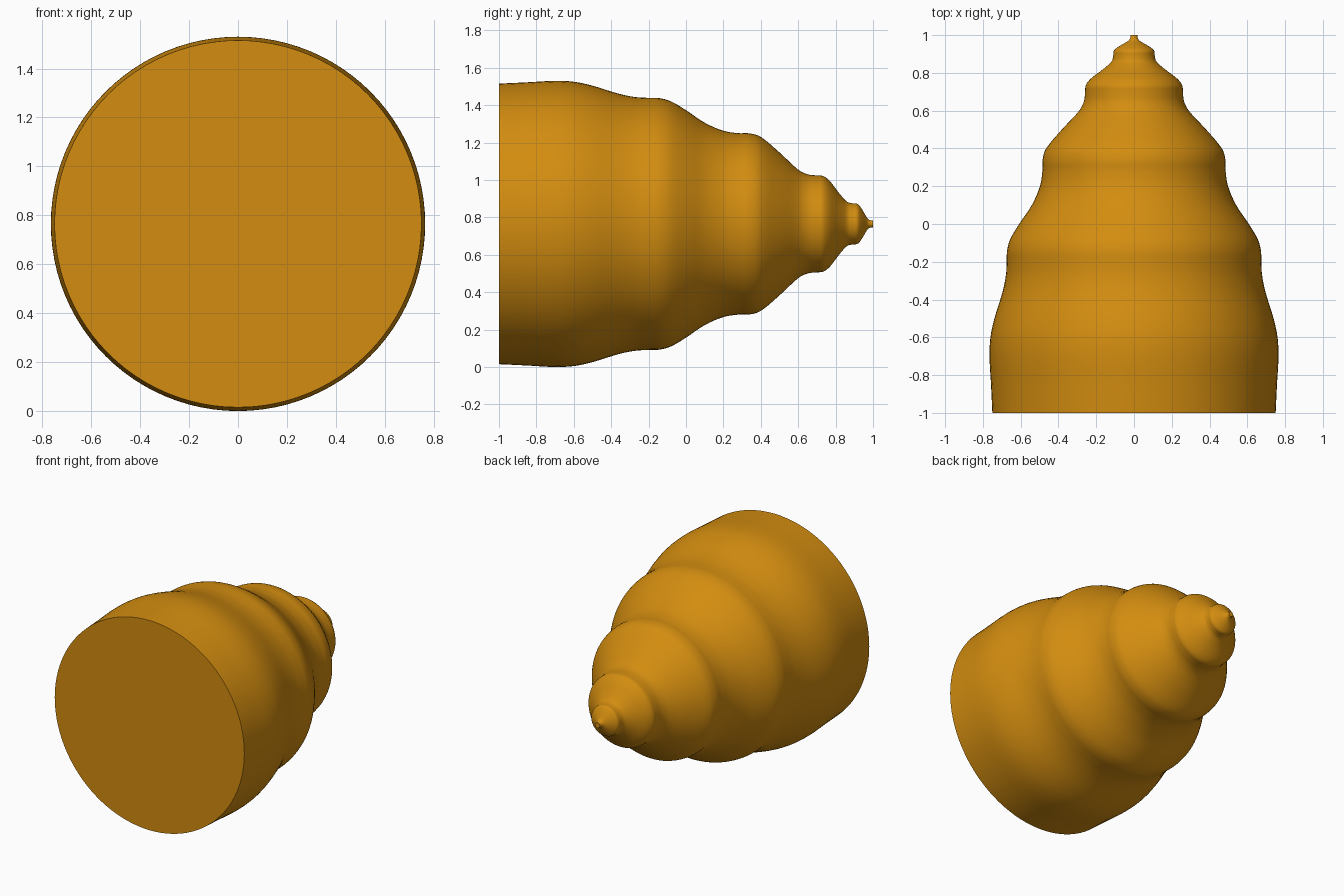
import bpy, bmesh, math
from mathutils import Vector

if "Cube" in bpy.data.objects:
    bpy.data.objects.remove(bpy.data.objects["Cube"])

# Profile of the ribbed cone: (position along y, radius)
PROFILE = [(-1, .75), (-.85, .757), (-.7, .765), (-.6, .76), (-.5, .739),
           (-.36, .696), (-.27, .678), (-.2, .674), (-.14, .672), (-.08, .655),
           (0, .608), (.1, .541), (.2, .498), (.28, .485), (.34, .484), (.4, .465),
           (.5, .382), (.6, .290), (.65, .265), (.7, .259), (.735, .255),
           (.77, .228), (.82, .163), (.86, .119), (.89, .110), (.92, .105),
           (.945, .072), (.97, .030), (.985, .020), (1, .018)]
CENTRE_Z = .765
SIDES = 96
STEPS = 4


def smooth(points, steps):
    """Pass a smooth curve through the profile points."""
    p = [Vector(q) for q in points]
    n = len(p)
    slope = [(p[min(i + 1, n - 1)].y - p[max(i - 1, 0)].y) /
             (p[min(i + 1, n - 1)].x - p[max(i - 1, 0)].x) for i in range(n)]
    out = []
    for i in range(n - 1):
        a, b = p[i], p[i + 1]
        h = b.x - a.x
        for k in range(steps):
            t = k / steps
            r = ((2*t**3 - 3*t*t + 1) * a.y + (t**3 - 2*t*t + t) * h * slope[i]
                 + (3*t*t - 2*t**3) * b.y + (t**3 - t*t) * h * slope[i + 1])
            out.append((a.x + h * t, r))
    return out + [points[-1]]


# Shell: rings around the y axis, joined and capped at both ends
bm = bmesh.new()
rings = []
for y, r in smooth(PROFILE, STEPS):
    rings.append([bm.verts.new((r * math.cos(a), y, CENTRE_Z + r * math.sin(a)))
                  for a in (2 * math.pi * i / SIDES for i in range(SIDES))])
for lo, hi in zip(rings, rings[1:]):
    for i in range(SIDES):
        j = (i + 1) % SIDES
        bm.faces.new((lo[i], lo[j], hi[j], hi[i]))
bm.faces.new(rings[0])
bm.faces.new(rings[-1])
bmesh.ops.recalc_face_normals(bm, faces=bm.faces)
mesh = bpy.data.meshes.new("ribbed_shell")
bm.to_mesh(mesh)
bm.free()
shell = bpy.data.objects.new("ribbed_shell", mesh)
bpy.context.collection.objects.link(shell)

amber = bpy.data.materials.new("amber")
amber.diffuse_color = (.65, .265, .005, 1)
amber.use_nodes = True
amber.node_tree.nodes["Principled BSDF"].inputs["Base Color"].default_value = amber.diffuse_color
mesh.materials.append(amber)

bpy.context.view_layer.objects.active = shell
shell.select_set(True)
bpy.ops.object.shade_smooth_by_angle(angle=math.radians(40))
